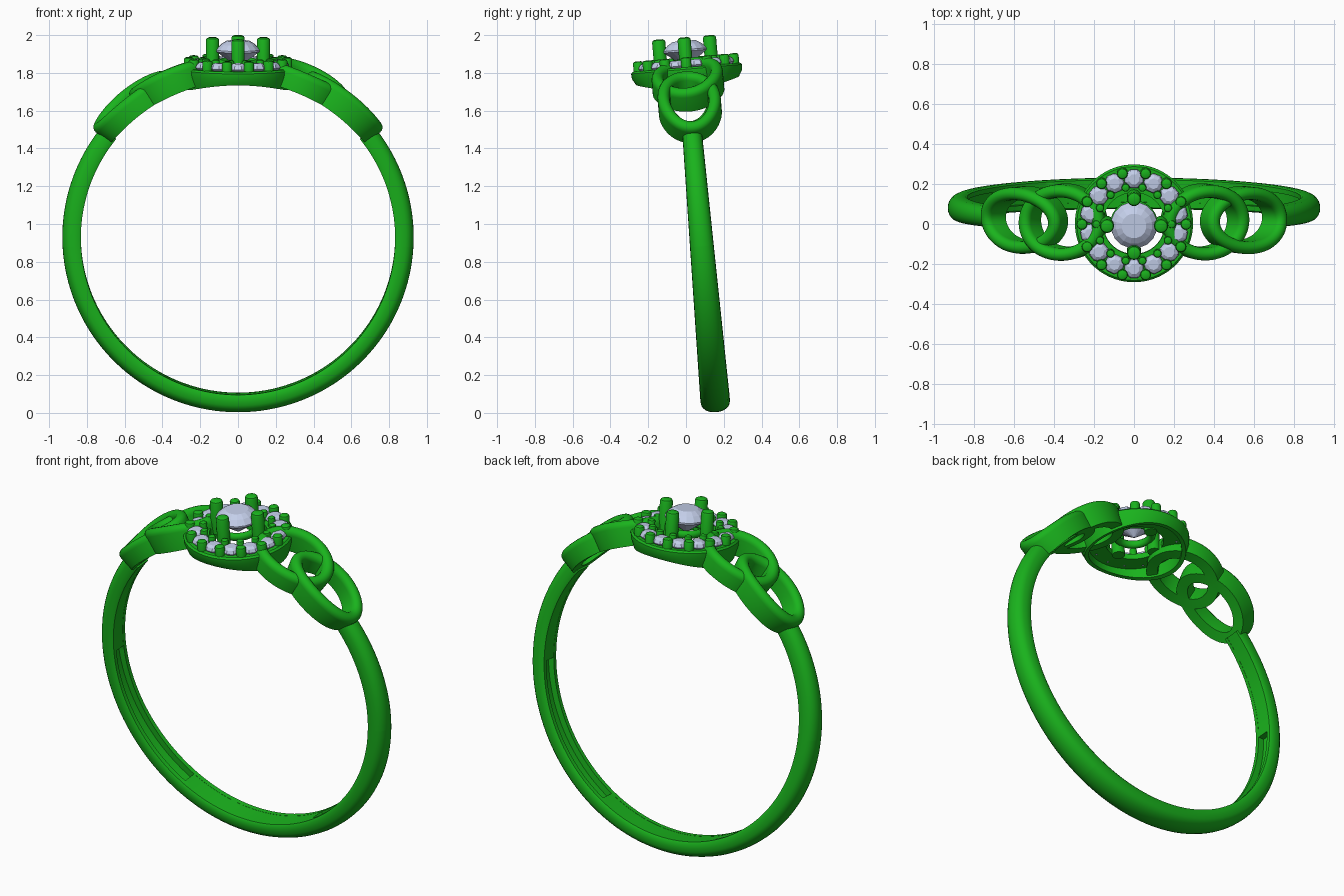
import bpy, bmesh
from math import sin, cos, pi, sqrt, radians
from mathutils import Vector, Matrix

if "Cube" in bpy.data.objects:
    bpy.data.objects.remove(bpy.data.objects["Cube"])

TILT = Matrix.Translation((0, 0.08, 0.93)) @ Matrix.Rotation(0.086, 4, 'X')
R_IN, R_OUT = 0.832, 0.93


def material(name, col):
    m = bpy.data.materials.new(name)
    m.diffuse_color = col
    m.use_nodes = True
    m.node_tree.nodes["Principled BSDF"].inputs["Base Color"].default_value = m.diffuse_color
    return m


GREEN = material("green_metal", (0.01, 0.45, 0.012, 1))
GEM = material("pale_gem", (0.55, 0.62, 0.82, 1))


def make(name, pieces, mat, smooth=True):
    """pieces: list of (rings, closed); each ring is a closed section."""
    bm = bmesh.new()
    for rings, closed in pieces:
        vs = [[bm.verts.new(p) for p in ring] for ring in rings]
        n, k = len(vs), len(vs[0])
        for i in range(n if closed else n - 1):
            a, b = vs[i], vs[(i + 1) % n]
            for j in range(k):
                bm.faces.new((a[j], a[(j + 1) % k], b[(j + 1) % k], b[j]))
        if not closed:
            bm.faces.new(vs[0])
            bm.faces.new(vs[-1])
    bmesh.ops.recalc_face_normals(bm, faces=bm.faces)
    me = bpy.data.meshes.new(name)
    bm.to_mesh(me)
    bm.free()
    me.materials.append(mat)
    ob = bpy.data.objects.new(name, me)
    bpy.context.collection.objects.link(ob)
    ob.matrix_world = TILT
    if smooth:
        bpy.ops.object.select_all(action='DESELECT')
        ob.select_set(True)
        bpy.context.view_layer.objects.active = ob
        bpy.ops.object.shade_smooth_by_angle(angle=radians(35))
    return ob


def lathe(profile, n, cx=0, cy=0, turn=0):
    """Stack of circles from (radius, z) points, capped at both ends."""
    return ([[(cx + r * cos(turn + 2 * pi * i / n), cy + r * sin(turn + 2 * pi * i / n), z)
              for i in range(n)] for r, z in profile], False)


def polar(phi, r, y):
    return Vector((r * sin(phi), y, r * cos(phi)))


# Band: tapering D section with a shallow slot inside each lower side
def band_ring(phi, groove):
    t = (0.6 - R_OUT * cos(phi)) / 1.53
    hw = 0.052 + 0.026 * t
    sec = [(-0.55, R_IN), (-0.55, R_IN + groove), (0.55, R_IN + groove), (0.55, R_IN),
           (0.9, R_IN), (1, R_IN + 0.012)]
    base = R_IN + 0.035
    sec += [(cos(a), base + (R_OUT - base) * sin(a) ** 0.8)
            for a in [pi * k / 12 for k in range(13)]]
    sec += [(-1, R_IN + 0.012), (-0.9, R_IN)]
    return [polar(phi, r, u * hw) for u, r in sec]


rings = []
stops = [(51, 93, 0.001), (93, 150, 0.035), (150, 210, 0.001), (210, 267, 0.035), (267, 309, 0.001)]
for a0, a1, depth in stops:
    for k in range(25):
        phi = a0 + (a1 - a0) * k / 24
        rings.append(band_ring(radians(phi), depth))
make("band", [(rings, False)], GREEN)


# Shoulder links: two interlaced loops each side, bent round the finger
def link(name, side, start, end, half_w, weave):
    c, a = 0.9 * radians((start + end) / 2), 0.9 * radians((end - start) / 2)
    w = 0.032
    a, b = a - w, half_w - w
    out = []
    for i in range(64):
        t = 2 * pi * i / 64
        nrm = Vector((cos(t) / a, sin(t) / b)).normalized()
        lift = weave * sin(t) * side
        sec = [(-w, 0.842), (w, 0.842)]
        sec += [(w * cos(k * pi / 8), 0.935 + lift + 0.034 * sin(k * pi / 8)) for k in range(9)]
        ring = []
        for u, r in sec:
            s = c + a * cos(t) + nrm.x * u
            ring.append(polar(side * s / 0.9, r, b * sin(t) + nrm.y * u))
        out.append(ring)
    make(name, [(out, True)], GREEN)


for side, tag in ((1, "right"), (-1, "left")):
    link("inner_link_" + tag, side, 9, 37.5, 0.19, 0.012)
    link("outer_link_" + tag, side, 23, 53.5, 0.167, -0.012)

# Halo cup: hollow plate whose lower edge follows the finger hole
cup = []
for i in range(72):
    a = 2 * pi * i / 72
    ring = []
    for r, z in [(0.272, None), (0.293, 0.865), (0.295, 0.893), (0.285, 0.903), (0.155, 0.903),
                 (0.155, 0.87), (0.25, 0.87), (0.25, None)]:
        x, y = r * cos(a), r * sin(a)
        ring.append((x, y, sqrt(0.83 ** 2 - x * x) if z is None else z))
    cup.append(ring)
make("halo_cup", [(cup, True)], GREEN)


# Prongs
def prong(x, y, r, z0, z1):
    return lathe([(r, z0), (r, z1 - 0.4 * r), (0.88 * r, z1 - 0.15 * r), (0.6 * r, z1)], 20, x, y)


N = 14
small, stones = [], []
for i in range(N):
    a = pi / 2 + 2 * pi * i / N
    b = a + pi / N
    small.append(prong(0.26 * cos(b), 0.26 * sin(b), 0.027, 0.89, 0.956))
    small.append(prong(0.188 * cos(b), 0.188 * sin(b), 0.02, 0.89, 0.956))
    stones.append(lathe([(0.004, 0.868), (0.05, 0.912), (0.05, 0.918), (0.043, 0.932), (0.027, 0.942)],
                        8, 0.225 * cos(a), 0.225 * sin(a), a + pi / 8))
make("halo_prongs", small, GREEN)
make("halo_stones", stones, GEM, False)
make("centre_prongs", [prong(0.135 * cos(k * pi / 2), 0.135 * sin(k * pi / 2), 0.035, 0.865, 1.062)
                       for k in range(4)], GREEN)

# Gallery ring under the centre stone
gallery = [[((0.098 + 0.02 * cos(b)) * cos(a), (0.098 + 0.02 * cos(b)) * sin(a), 0.925 + 0.022 * sin(b))
            for b in [2 * pi * j / 12 for j in range(12)]]
           for a in [2 * pi * i / 48 for i in range(48)]]
make("gallery_ring", [(gallery, True)], GREEN)

# Centre stone: faceted brilliant
make("centre_stone", [lathe([(0.004, 0.905), (0.117, 0.988), (0.117, 0.997), (0.092, 1.025), (0.062, 1.043)],
                            16, turn=pi / 16)], GEM, False)
